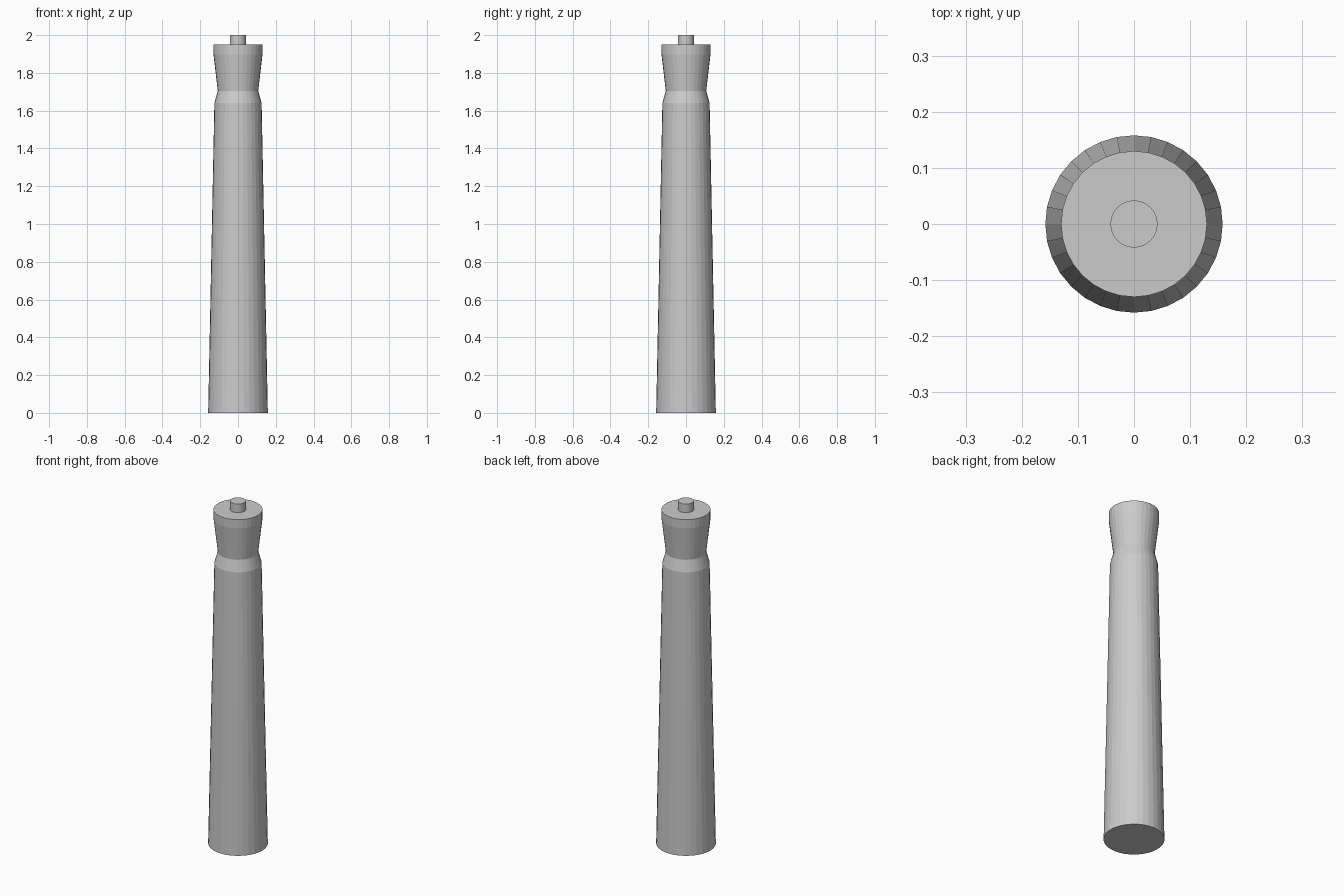
import bpy, bmesh, math

if "Cube" in bpy.data.objects:
    bpy.data.objects.remove(bpy.data.objects["Cube"])

SIDES = 32


def lathe(name, profile):
    """Closed, flat-shaded solid of revolution from (radius, z) points."""
    bm = bmesh.new()
    rings = []
    for r, z in profile:
        rings.append([bm.verts.new((r * math.cos(2 * math.pi * i / SIDES),
                                    r * math.sin(2 * math.pi * i / SIDES), z))
                      for i in range(SIDES)])
    for low, high in zip(rings, rings[1:]):
        for i in range(SIDES):
            j = (i + 1) % SIDES
            bm.faces.new((low[i], low[j], high[j], high[i]))
    bm.faces.new(rings[0][::-1])
    bm.faces.new(rings[-1])
    mesh = bpy.data.meshes.new(name)
    bm.to_mesh(mesh)
    bm.free()
    obj = bpy.data.objects.new(name, mesh)
    bpy.context.collection.objects.link(obj)
    return obj


# Tapered post with pinched neck and flared collar
lathe("post_body", [(0.158, 0), (0.125, 1.64), (0.107, 1.705),
                    (0.13, 1.90), (0.13, 1.95)])

# Small pin on the top
lathe("top_pin", [(0.042, 1.95), (0.042, 2.0)])
